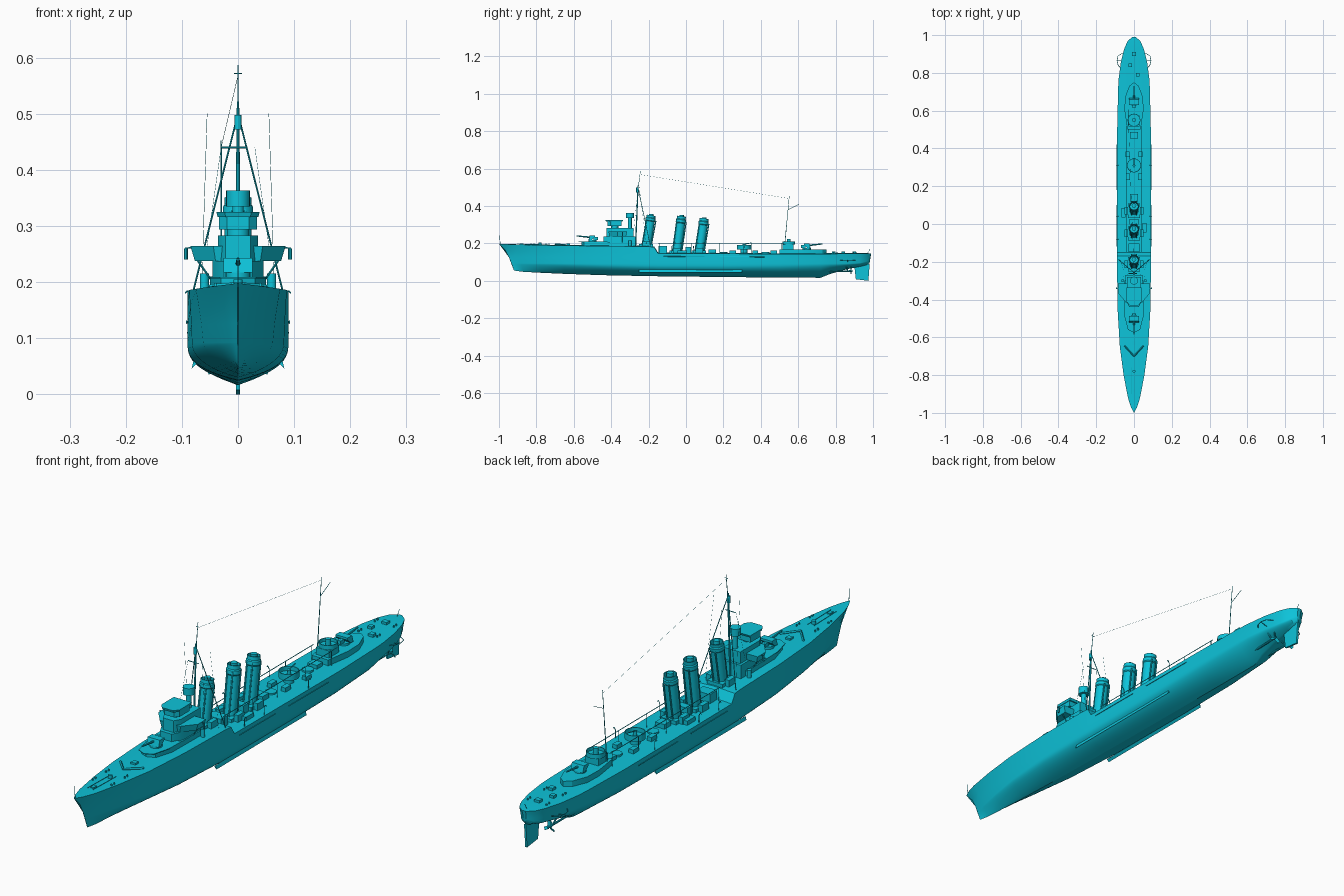
import bpy, bmesh, math
from mathutils import Vector, Matrix

paint = bpy.data.materials.new("cyan_paint")
paint.diffuse_color = (.004, .55, .70, 1)


def finish(name, bm, angle=30):
    bmesh.ops.remove_doubles(bm, verts=bm.verts, dist=1e-5)
    bmesh.ops.recalc_face_normals(bm, faces=bm.faces)
    me = bpy.data.meshes.new(name)
    bm.to_mesh(me)
    bm.free()
    for p in me.polygons:
        p.use_smooth = True
    me.set_sharp_from_angle(angle=math.radians(angle))
    me.materials.append(paint)
    ob = bpy.data.objects.new(name, me)
    bpy.context.collection.objects.link(ob)
    return ob


def loft(name, rings, caps=True):
    bm = bmesh.new()
    rows = [[bm.verts.new(p) for p in r] for r in rings]
    n = len(rows[0])
    for a, b in zip(rows, rows[1:]):
        for i in range(n):
            bm.faces.new((a[i], a[(i + 1) % n], b[(i + 1) % n], b[i]))
    if caps:
        bm.faces.new(rows[0])
        bm.faces.new(rows[-1])
    return finish(name, bm)


def prism(name, pts, z0, z1, s=1.0):
    """Extruded outline; the top is scaled by s about its middle."""
    cx = sum(p[0] for p in pts) / len(pts)
    cy = sum(p[1] for p in pts) / len(pts)
    top = [(cx + (x - cx) * s, cy + (y - cy) * s, z1) for x, y in pts]
    return loft(name, [[(x, y, z0) for x, y in pts], top])


def box(name, x, y, z, w, d, h):
    return prism(name, [(x - w/2, y - d/2), (x + w/2, y - d/2),
                        (x + w/2, y + d/2), (x - w/2, y + d/2)], z, z + h)


def lathe(name, p0, p1, profile, n=16):
    """Rings (radius, fraction along p0-p1) about the axis p0-p1."""
    a, d = Vector(p0), Vector(p1) - Vector(p0)
    q = d.to_track_quat('Z', 'Y')
    return loft(name, [[a + d * t + q @ Vector((r * math.cos(k * math.tau / n), r * math.sin(k * math.tau / n), 0))
                        for k in range(n)] for r, t in profile])


def rod(name, p0, p1, r, r1=None, n=8):
    return lathe(name, p0, p1, [(r, 0), (r if r1 is None else r1, 1)], n)


def drum(name, x, y, z, r, h):
    return rod(name, (x, y, z), (x, y, z + h), r, n=24)


def tub(name, x, y, z, r, h):
    return lathe(name, (x, y, z), (x, y, z + h), [(r, 0), (r, 1), (r - .003, 1), (r - .003, .3)], 24)


def path(name, pts, r):
    for a, b in zip(pts, pts[1:]):
        rod(name, a, b, r, n=6)


# Hull stations: deck y, keel y, deck half width, waterline half width, keel z, deck z, section exponent
stations = [
    (-1, -.92, .0008, .0005, .055, .198, 1.1), (-.97, -.90, .016, .006, .052, .196, 1.1),
    (-.92, -.87, .032, .016, .048, .194, 1.2), (-.8, -.78, .055, .038, .043, .191, 1.4),
    (-.65, -.65, .075, .062, .037, .188, 1.7), (-.45, -.45, .087, .082, .03, .186, 2.3),
    (-.2, -.2, .09, .09, .025, .183, 2.9), (-.17, -.17, .09, .09, .025, .18, 2.9),
    (-.15, -.15, .09, .09, .024, .147, 2.9), (.2, .2, .09, .09, .02, .145, 2.9),
    (.5, .5, .089, .088, .017, .143, 2.4), (.72, .72, .084, .078, .016, .144, 1.8),
    (.77, .77, .081, .074, .036, .144, 1.9), (.86, .86, .069, .062, .062, .145, 2),
    (.93, .93, .051, .044, .075, .146, 2), (.97, .968, .033, .026, .084, .146, 2),
    (.99, .982, .008, .006, .095, .146, 2)]
rings = []
for yd, yk, wd, ww, zk, zd, p in stations:
    zb = max(.092, zk + .02)
    half = []
    for k in range(13):
        a = k / 12 * math.pi / 2
        u, v = math.sin(a) ** (2/p), 1 - max(math.cos(a), 0) ** (2/p)
        half.append((ww * u, zk + (zb - zk) * (.35 * u + .65 * v)))
    for t in (.33, .66, 1):
        half.append((ww + (wd - ww) * t ** 1.3, zb + (zd - zb) * t))
    full = half + [(0, zd + .004 * wd / .09)] + [(-x, z) for x, z in half[:0:-1]]
    rings.append([(x, yd + (yk - yd) * max((zd - z) / (zd - zk), 0) ** .6, z) for x, z in full])
loft("hull", rings)

# Underwater gear, guards and side fittings, both sides
for s in (-1, 1):
    loft("bilge_keel", [[(s*.074, y, .054), (s*.083, y, .045), (s*.079, y, .06)] for y in (-.25, .3)])
    rod("propeller_shaft", (s*.03, .68, .05), (s*.034, .88, .052), .004)
    rod("shaft_strut", (s*.034, .865, .052), (s*.012, .855, .075), .003)
    rod("shaft_strut", (s*.034, .865, .052), (s*.05, .855, .085), .003)
    rod("propeller_hub", (s*.034, .872, .052), (s*.034, .892, .052), .006, .003)
    for k in range(3):
        b = box("propeller_blade", 0, 0, .004, .012, .002, .02)
        b.matrix_world = (Matrix.Translation((s*.034, .882, .052)) @ Matrix.Rotation(k * math.tau/3, 4, 'Y')
                          @ Matrix.Rotation(.5, 4, 'Z'))
    path("propeller_guard", [(s*.07, .825, .11), (s*.084, .84, .11), (s*.09, .865, .11),
                             (s*.085, .89, .11), (s*.06, .905, .11)], .0015)
    rod("guard_strut", (s*.06, .865, .1), (s*.09, .865, .11), .0012)
    rod("side_boom", (s*.0915, -.12, .13), (s*.0915, .1, .129), .0015)
    rod("side_boom", (s*.0915, .18, .128), (s*.0915, .42, .127), .0015)
    rod("deck_rail", (s*.042, -.15, .2), (s*.042, .52, .2), .0014)
    for y in (-.14, .03, .18, .35, .51):
        rod("rail_post", (s*.042, y, .14), (s*.042, y, .2), .0012)
    for y in (-.08, .04, .31):
        path("davit", [(s*.084, y, .143), (s*.084, y, .175), (s*.09, y, .185), (s*.094, y, .18)], .0015)
    rod("anchor_chain", (s*.012, -.9, .197), (s*.012, -.76, .194), .001)
    rod("breakwater_side", (s*.05, -.645, .192), (0, -.7, .196), .004, n=4)
    for y in (-.82, -.74, .8, .9):
        for d in (-.008, .008):
            drum("bollard", s*.04, y + d, .14 if y > 0 else .185, .003, .013)
loft("rudder", [[(x, .9, .08), (x, .982, .09), (x, .975, 0), (x, .908, .008)] for x in (-.004, .004)])

# Foredeck fittings
drum("capstan", 0, -.78, .19, .008, .015)
box("deck_hatch", 0, -.88, .19, .014, .02, .009)
box("deck_hatch", 0, -.63, .187, .02, .02, .011)
rod("jackstaff", (0, -.993, .195), (0, -.997, .245), .001)
rod("ensign_staff", (0, .97, .145), (0, .984, .17), .001)


def gun(y, z, f):
    """Shielded deck gun pointing along f*y."""
    drum("gun_base", 0, y, z, .022, .01)
    loft("gun_shield", [[(x, y + f*.022, z + .008), (x, y + f*.014, z + .034), (x, y - f*.014, z + .034),
                         (x, y - f*.014, z + .026), (x, y + f*.006, z + .008)] for x in (-.026, .026)])
    rod("gun_barrel", (0, y - f*.02, z + .02), (0, y + f*.085, z + .031), .005, .003)
    box("gun_breech", 0, y - f*.018, z + .01, .016, .024, .014)


# Forward deckhouse with gun, then the bridge
prism("forward_deckhouse", [(-.05, -.3), (-.05, -.47), (-.03, -.545), (0, -.56), (.03, -.545), (.05, -.47), (.05, -.3)],
      .18, .206)
prism("gun_deck", [(-.052, -.42), (-.05, -.49), (-.032, -.56), (0, -.575), (.032, -.56), (.05, -.49), (.052, -.42)],
      .206, .209)
gun(-.5, .209, -1)
prism("bridge_base", [(-.045, -.27), (-.045, -.4), (-.025, -.44), (.025, -.44), (.045, -.4), (.045, -.27)], .18, .238)
prism("bridge_wings", [(-.077, -.32), (-.077, -.365), (-.04, -.41), (.04, -.41), (.077, -.365), (.077, -.32)],
      .238, .264, 1.1)
prism("bridge_tower", [(-.036, -.28), (-.036, -.4), (-.022, -.425), (.022, -.425), (.036, -.4), (.036, -.28)],
      .23, .283)
drum("bridge_roof_pedestal", 0, -.38, .28, .02, .02)
prism("bridge_roof_house", [(-.034, -.345), (-.034, -.405), (-.02, -.42), (.02, -.42), (.034, -.405), (.034, -.345)],
      .294, .318)
prism("bridge_roof", [(-.036, -.34), (-.036, -.41), (-.022, -.428), (.022, -.428), (.036, -.41), (.036, -.34)],
      .316, .325, 1.08)
drum("director_post", 0, -.3, .28, .01, .055)
drum("director", 0, -.3, .335, .021, .028)
for s in (-1, 1):
    rod("wing_lamp", (s*.093, -.34, .24), (s*.093, -.34, .26), .0035)
    rod("lamp_bracket", (s*.08, -.34, .262), (s*.094, -.34, .26), .0012)
    rod("wing_strut", (s*.045, -.34, .2), (s*.073, -.34, .24), .0018)
    drum("signal_light", s*.06, -.3, .18, .008, .035)

# Tripod foremast and rigging
rod("foremast", (0, -.27, .18), (0, -.256, .51), .0035, .003)
rod("topmast", (0, -.256, .49), (0, -.244, .587), .0015, .001)
drum("crows_nest", 0, -.26, .472, .006, .026)
rod("yard", (-.03, -.262, .44), (.015, -.262, .44), .0016)
rod("top_yard", (-.007, -.246, .572), (.007, -.246, .572), .001)
for s in (-1, 1):
    rod("mast_leg", (0, -.257, .5), (s*.08, -.19, .183), .0016)
    rod("signal_halyard", (s*.03, -.262, .44), (s*.055, -.28, .265), .0004, n=4)
    rod("aerial_spreader_wire", (s*.055, -.25, .5), (s*.065, -.21, .183), .0004, n=4)

# Three raked funnels with caps, steam pipes and casings
for y0, y1, zb, zt in ((-.213, -.186, .175, .35), (-.05, -.024, .14, .345), (.07, .097, .14, .333)):
    lathe("funnel", (0, y0, zb), (0, y1, zt),
          [(.024, 0), (.024, .82), (.027, .84), (.027, .91), (.024, .93), (.024, 1), (.021, 1), (.021, .8)], 24)
    drum("funnel_vent", 0, y1, zt - .03, .012, .036)
    for s in (-1, 1):
        rod("steam_pipe", (s*.012, y0 + .025, zb), (s*.012, y1 + .025, zt - .03), .003)
        rod("steam_pipe", (s*.012, y0 - .025, zb), (s*.012, y1 - .025, zt - .02), .003)
        box("boiler_vent", s*.04, y0, zb, .018, .04, .035)
    box("funnel_casing", 0, y0, zb, .066, .075, .022)
box("midship_house", 0, -.125, .14, .06, .045, .045)
box("midship_house", 0, .012, .14, .05, .03, .04)
for x, y, w, d, h in ((.055, -.02, .02, .05, .018), (-.055, .06, .02, .05, .018), (0, .14, .04, .04, .022),
                      (.03, .25, .02, .035, .018), (-.03, .25, .02, .035, .018), (.035, .37, .02, .03, .016),
                      (-.035, .37, .02, .03, .016), (0, .47, .04, .035, .016), (.02, .79, .02, .02, .012),
                      (-.02, .84, .018, .018, .012), (0, .9, .022, .02, .012)):
    box("deck_locker", x, y, .14, w, d, h + .005)
for y in (.2, .425):
    drum("tube_mount_base", 0, y, .14, .021, .014)

# Midship gun platform
drum("platform_trunk", 0, .31, .14, .018, .03)
tub("gun_platform", 0, .31, .168, .037, .024)
drum("light_gun_mount", 0, .31, .17, .007, .025)
rod("light_gun_barrel", (0, .3, .192), (0, .35, .203), .002)

# After deckhouse, gun and offset mainmast
prism("after_deckhouse", [(-.035, .5), (.035, .5), (.05, .6), (.048, .67), (.025, .73), (0, .75),
                          (-.025, .73), (-.048, .67), (-.05, .6)], .14, .168)
box("after_control_house", 0, .545, .165, .056, .06, .03)
tub("after_platform", 0, .55, .193, .034, .018)
drum("after_light", 0, .55, .195, .01, .028)
gun(.645, .166, 1)
rod("mainmast", (-.03, .525, .16), (-.03, .552, .452), .002, .001)
rod("gaff", (-.03, .546, .38), (-.03, .605, .41), .001)
rod("main_aerial", (0, -.246, .568), (-.03, .55, .44), .0004, n=4)
